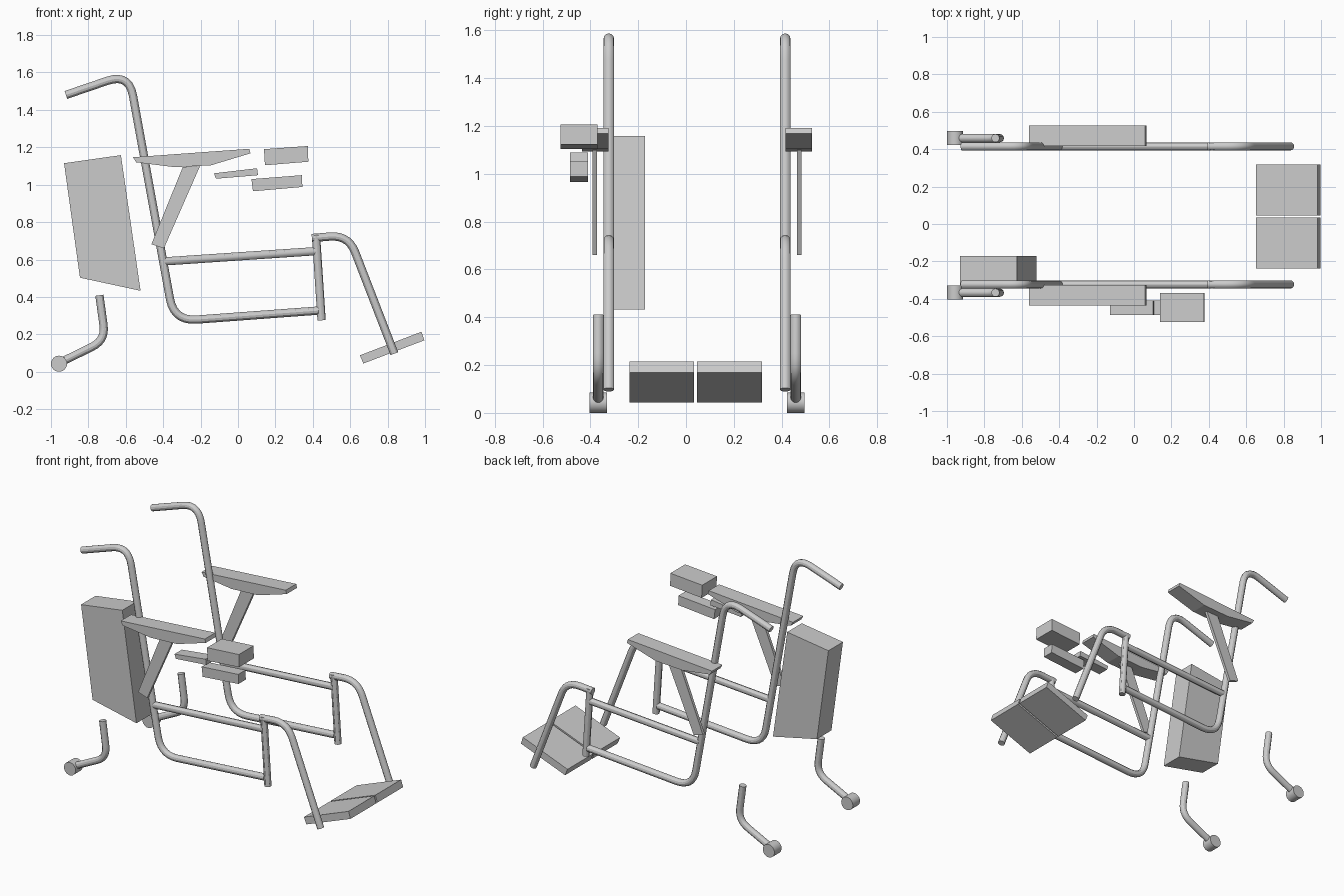
import bpy
import bmesh
from mathutils import Vector

if "Cube" in bpy.data.objects:
    bpy.data.objects.remove(bpy.data.objects["Cube"])

MID = 0.046  # y of the chair's mirror plane


def mirrored(y, side):
    return y if side == "near" else 2 * MID - y


def rounded_path(pts, setback, steps=7):
    """Replace inner corners of an xz polyline by smooth bends."""
    pts = [Vector(p) for p in pts]
    out = [pts[0]]
    for a, c, b in zip(pts, pts[1:], pts[2:]):
        p = c + (a - c).normalized() * setback
        q = c + (b - c).normalized() * setback
        for i in range(steps + 1):
            t = i / steps
            out.append(p * (1 - t) ** 2 + c * 2 * t * (1 - t) + q * t * t)
    return out + [pts[-1]]


def tube(name, pts, y, setback=0.1, radius=0.022):
    path = rounded_path(pts, setback)
    cu = bpy.data.curves.new(name, "CURVE")
    cu.dimensions = "3D"
    cu.bevel_depth = radius
    cu.bevel_resolution = 4
    cu.use_fill_caps = True
    sp = cu.splines.new("POLY")
    sp.points.add(len(path) - 1)
    for pt, v in zip(sp.points, path):
        pt.co = (v.x, y, v.y, 1)
    ob = bpy.data.objects.new(name, cu)
    bpy.context.collection.objects.link(ob)
    bpy.ops.object.select_all(action="DESELECT")
    ob.select_set(True)
    bpy.context.view_layer.objects.active = ob
    bpy.ops.object.convert(target="MESH")
    bpy.ops.object.shade_smooth_by_angle()


def slab(name, profile, y0, y1):
    """Extrude an xz profile between two y values."""
    bm = bmesh.new()
    face = bm.faces.new([bm.verts.new((x, y0, z)) for x, z in profile])
    ext = bmesh.ops.extrude_face_region(bm, geom=[face])
    verts = [g for g in ext["geom"] if isinstance(g, bmesh.types.BMVert)]
    bmesh.ops.translate(bm, verts=verts, vec=(0, y1 - y0, 0))
    bmesh.ops.recalc_face_normals(bm, faces=bm.faces)
    me = bpy.data.meshes.new(name)
    bm.to_mesh(me)
    bm.free()
    bpy.context.collection.objects.link(bpy.data.objects.new(name, me))


# Parts repeated on both sides
for side in ("near", "far"):
    y = mirrored(-0.323, side)
    leg_y = mirrored(-0.367, side)

    # Push handle, back upright and lower rail in one bent tube
    tube(f"{side}_frame", [(-0.92, 1.48), (-0.583, 1.595), (-0.342, 0.27), (0.43, 0.327)], y, 0.122)
    # Seat rail and front post
    tube(f"{side}_seat_rail", [(-0.396, 0.59), (0.42, 0.645)], y)
    tube(f"{side}_front_post", [(0.417, 0.73), (0.447, 0.275)], y)
    # Footrest hanger
    tube(f"{side}_footrest_hanger", [(0.395, 0.715), (0.591, 0.731), (0.836, 0.097)], y, 0.1)

    # Rear anti-tip leg and its roller
    tube(f"{side}_tip_leg", [(-0.741, 0.409), (-0.708, 0.169), (-0.957, 0.046)], leg_y, 0.08)
    tube_len = 0.075
    bpy.ops.mesh.primitive_cylinder_add(vertices=24, radius=0.043, depth=tube_len,
                                        location=(-0.957, leg_y, 0.043),
                                        rotation=(1.5708, 0, 0))
    bpy.context.object.name = f"{side}_tip_roller"
    bpy.ops.object.shade_smooth_by_angle()

    # Armrest pad and its flat strut
    slab(f"{side}_armrest", [(-0.561, 1.147), (0.06, 1.192), (0.067, 1.168), (-0.144, 1.104),
                             (-0.34, 1.094), (-0.545, 1.12)],
         mirrored(-0.435, side), mirrored(-0.325, side))
    slab(f"{side}_armrest_strut", [(-0.295, 1.095), (-0.203, 1.1), (-0.396, 0.66), (-0.463, 0.682)],
         mirrored(-0.392, side), mirrored(-0.372, side))

# Footplates
plate = [(0.652, 0.088), (0.981, 0.214), (0.996, 0.168), (0.67, 0.044)]
slab("near_footplate", plate, -0.237, 0.034)
slab("far_footplate", plate, 0.046, 0.317)

# Bag box behind the backrest
slab("back_box", [(-0.93, 1.115), (-0.626, 1.158), (-0.521, 0.433), (-0.845, 0.503)], -0.325, -0.172)

# Control unit: upper box, lower box and mounting bar
slab("control_box_upper", [(0.139, 1.19), (0.374, 1.207), (0.376, 1.123), (0.144, 1.104)], -0.525, -0.37)
slab("control_box_lower", [(0.072, 1.03), (0.342, 1.051), (0.344, 0.988), (0.08, 0.965)], -0.486, -0.409)
slab("control_bar", [(-0.128, 1.061), (0.102, 1.088), (0.107, 1.051), (-0.118, 1.032)], -0.486, -0.409)
